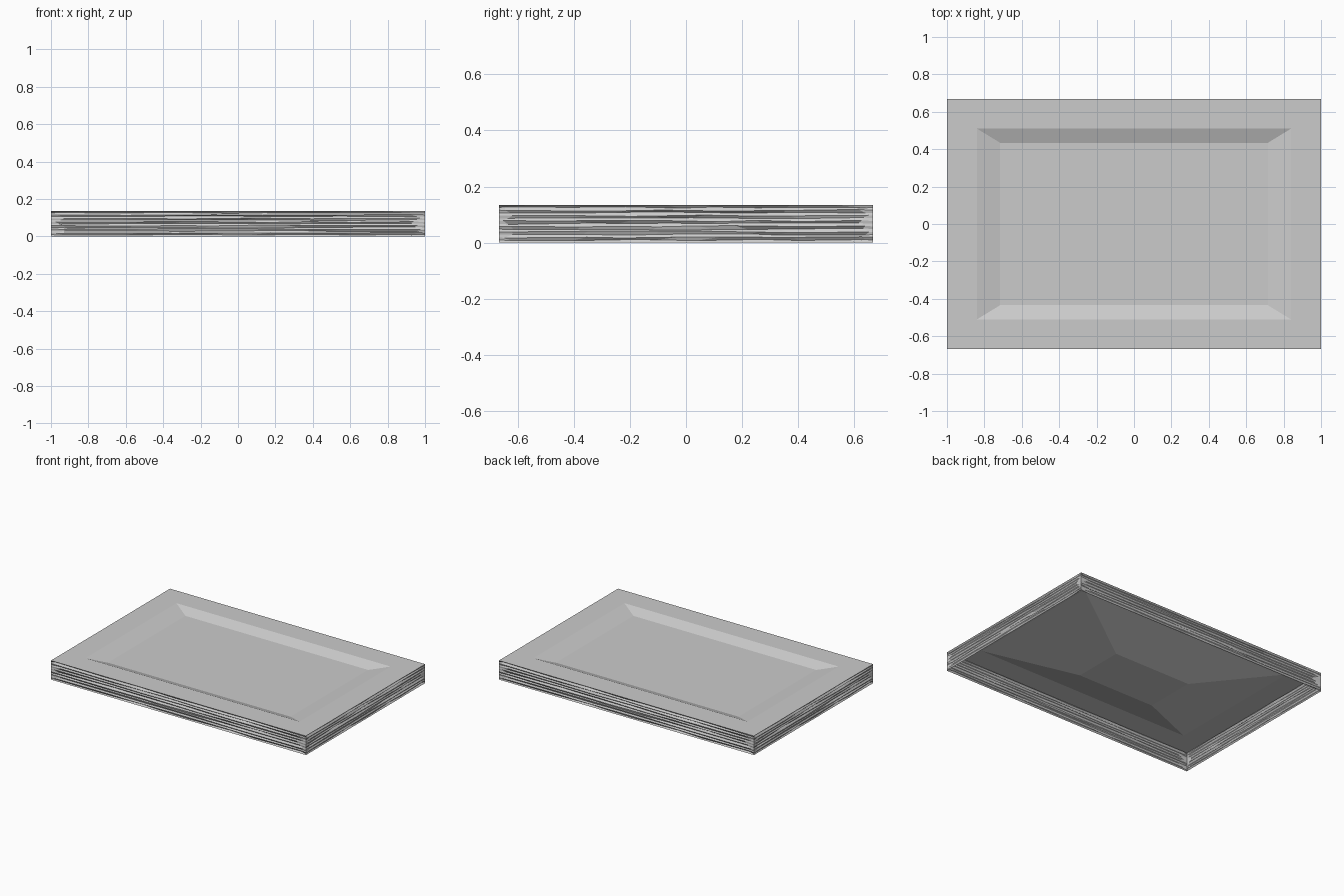
import bpy, random

if "Cube" in bpy.data.objects:
    bpy.data.objects.remove(bpy.data.objects["Cube"])

H = 0.135          # overall height
X, Y = 1.0, 0.667  # half size
random.seed(4)


def make(name, verts, faces):
    me = bpy.data.meshes.new(name)
    me.from_pydata(verts, [], faces)
    me.update()
    ob = bpy.data.objects.new(name, me)
    bpy.context.collection.objects.link(ob)
    return ob


def ring(x, y, z):
    return [(-x, -y, z), (x, -y, z), (x, y, z), (-x, y, z)]


# Flat surround and the sloped basin hanging inside the open-bottomed block
rings = [ring(X, Y, H), ring(0.84, 0.51, H), ring(0.30, 0.18, 0.01)]
faces = [(r * 4 + i, r * 4 + (i + 1) % 4, r * 4 + 4 + (i + 1) % 4, r * 4 + 4 + i)
         for r in range(2) for i in range(4)]
make("surround_and_basin", sum(rings, []), faces + [(8, 9, 10, 11)])

# Flat water surface part way up the basin
make("water_surface", ring(0.716, 0.434, 0.107), [(0, 1, 2, 3)])

# One strata pattern (position along wall, depth, height), shared by all walls
ROWS, COLS = 14, 9
pattern = []
for r in range(ROWS + 1):
    for c in range(COLS + 1):
        u, z, d = -1 + 2 * c / COLS, H * r / ROWS, 0.0
        if 0 < r < ROWS and 0 < c < COLS:
            if c in (1, COLS - 1):
                u = (0.95 + random.uniform(-0.03, 0.03)) * (1 if c > 1 else -1)
            else:
                u += random.uniform(-0.08, 0.08)
            z += random.uniform(-0.003, 0.003)
            d = (r % 2) * random.uniform(0.003, 0.012)
        pattern.append((u, d, z))
W = COLS + 1
quads = [(r * W + c, r * W + c + 1, (r + 1) * W + c + 1, (r + 1) * W + c)
         for r in range(ROWS) for c in range(COLS)]

# Four layered side walls
walls = {
    "front_wall": lambda u, d, z: (u * X, -Y + d, z),
    "right_wall": lambda u, d, z: (X - d, u * Y, z),
    "back_wall": lambda u, d, z: (-u * X, Y - d, z),
    "left_wall": lambda u, d, z: (-X + d, -u * Y, z),
}
for name, place in walls.items():
    make(name, [place(*p) for p in pattern], quads)
